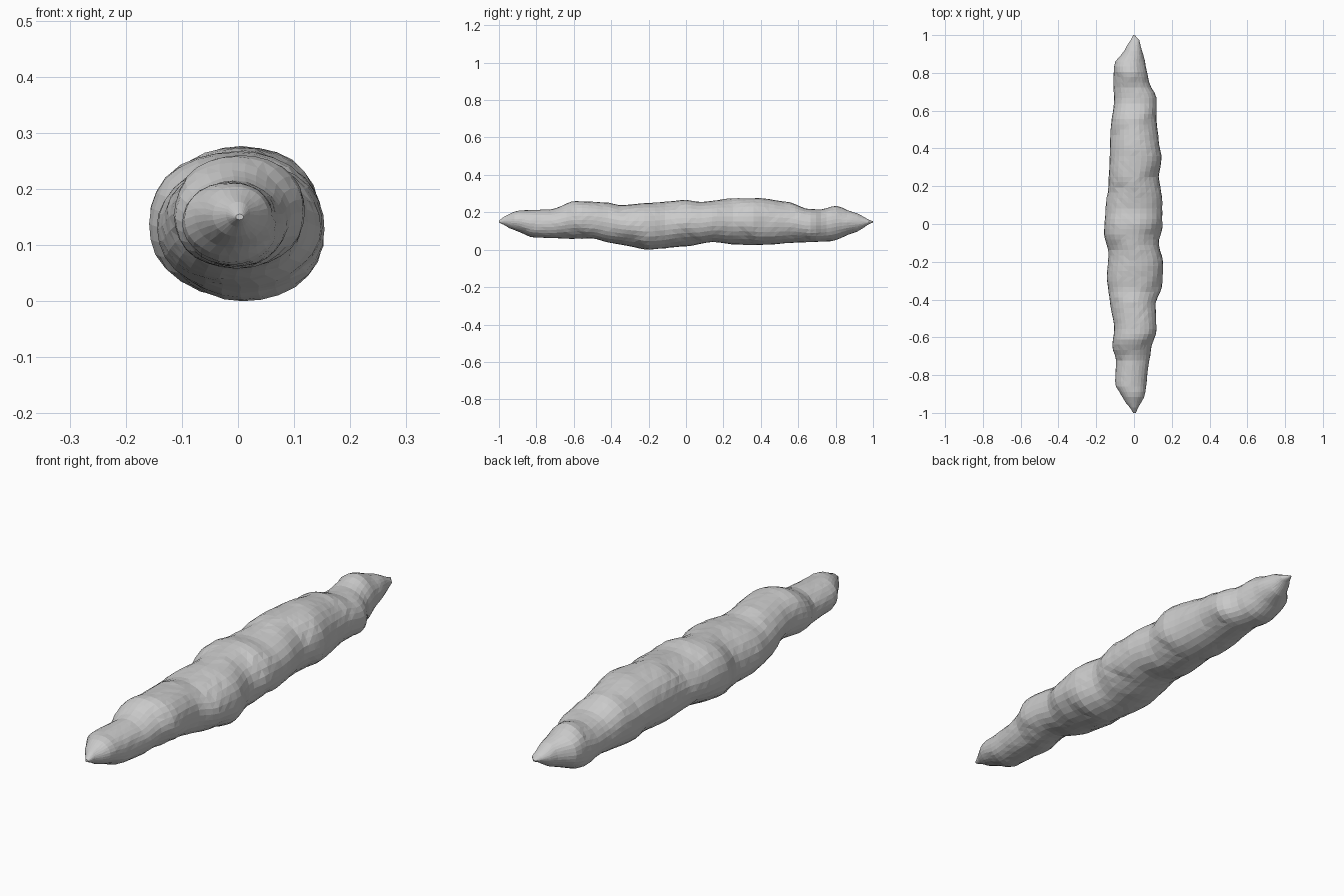
import bpy, bmesh, math, random

if "Cube" in bpy.data.objects:
    bpy.data.objects.remove(bpy.data.objects["Cube"])

random.seed(4)

# Silhouette curves along the length: (y, offset)
TOP = [(-1, .155), (-.96, .185), (-.9, .21), (-.72, .215), (-.6, .26), (-.42, .253), (-.35, .238),
       (-.2, .25), (0, .267), (.08, .255), (.25, .275), (.4, .276), (.55, .255), (.65, .218),
       (.72, .215), (.8, .236), (.9, .2), (1, .152)]
BOTTOM = [(-1, .145), (-.92, .105), (-.82, .065), (-.6, .058), (-.5, .06), (-.4, .035), (-.2, .0),
          (0, .018), (.15, .042), (.25, .028), (.4, .025), (.6, .038), (.78, .045), (.9, .09), (1, .146)]
LEFT = [(-1, -.004), (-.92, -.06), (-.85, -.1), (-.72, -.095), (-.65, -.115), (-.55, -.105),
        (-.4, -.13), (-.28, -.145), (-.15, -.135), (-.05, -.16), (.1, -.15), (.2, -.135),
        (.35, -.13), (.5, -.125), (.65, -.105), (.75, -.11), (.85, -.105), (.92, -.05), (1, -.004)]
RIGHT = [(-1, .01), (-.9, .06), (-.8, .07), (-.65, .092), (-.57, .12), (-.42, .115), (-.33, .15),
         (-.2, .155), (-.1, .13), (-.02, .15), (.13, .15), (.25, .132), (.35, .147), (.45, .13),
         (.55, .12), (.67, .12), (.75, .08), (.85, .06), (.97, .03), (1, .004)]


def sample(curve, y):
    for (a, u), (b, v) in zip(curve, curve[1:]):
        if y <= b:
            t = (y - a) / (b - a)
            t = .5 * t + .5 * t * t * (3 - 2 * t)
            return u + (v - u) * t
    return curve[-1][1]


RINGS, SIDES, PITCH = 72, 28, .3
bm = bmesh.new()
rings = []
for i in range(RINGS + 1):
    y = -1 + 2 * i / RINGS
    t, b, l, r = (sample(c, y) for c in (TOP, BOTTOM, LEFT, RIGHT))
    cx, cz = (l + r) / 2, (t + b) / 2
    ring = []
    for k in range(SIDES):
        a = math.tau * k / SIDES
        # Overlapping spiral folds, strongest between the measured silhouettes
        phase = (y / PITCH + a / math.tau) % 1
        fold = math.sin(math.pi * phase ** .6) - .6
        weight = math.sin(2 * a) ** 2 * min(1, (1 - abs(y)) * 5)
        s = 1 + .09 * fold * weight + random.uniform(-.012, .006)
        ring.append(bm.verts.new((cx + (r - l) / 2 * s * math.cos(a), y,
                                  max(0, cz + (t - b) / 2 * s * math.sin(a)))))
    rings.append(ring)

# Skin the twisted body and close both tips
for p, q in zip(rings, rings[1:]):
    for k in range(SIDES):
        n = (k + 1) % SIDES
        bm.faces.new((p[k], q[k], q[n], p[n]))
bm.faces.new(rings[0])
bm.faces.new(rings[-1][::-1])
bmesh.ops.triangulate(bm, faces=bm.faces[:])
bmesh.ops.recalc_face_normals(bm, faces=bm.faces[:])

mesh = bpy.data.meshes.new("twisted_stick")
bm.to_mesh(mesh)
bm.free()
bpy.context.collection.objects.link(bpy.data.objects.new("twisted_stick", mesh))
